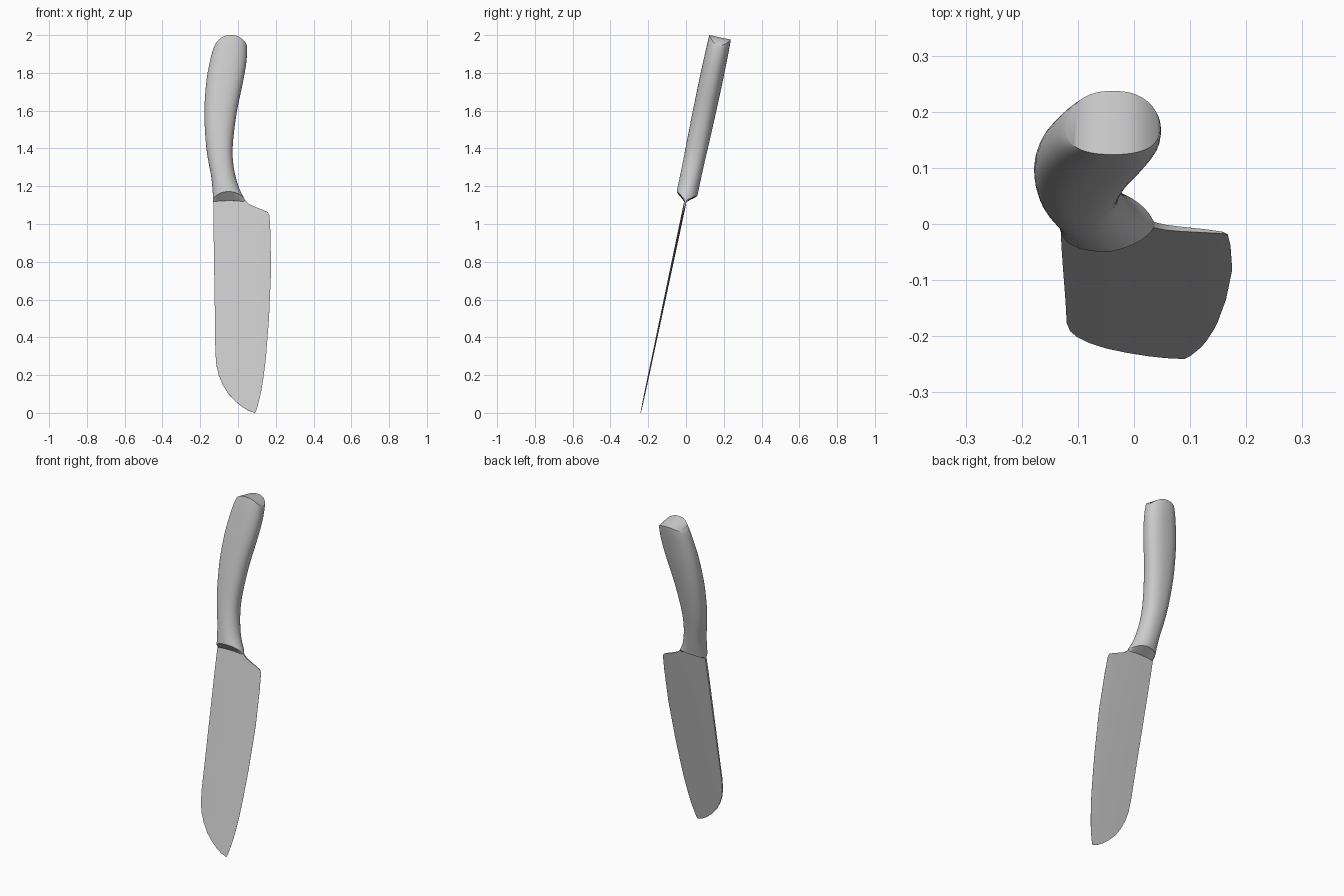
import bpy, bmesh, math

if "Cube" in bpy.data.objects:
    bpy.data.objects.remove(bpy.data.objects["Cube"])

TILT = math.atan(0.2115)


def place(x, v, z):
    """Lean the upright knife: v is the offset across the thickness."""
    return (x, -0.24 + z * math.tan(TILT) + v * math.cos(TILT), z - v * math.sin(TILT))


def smooth_rows(rows, steps):
    """Catmull-Rom interpolation between table rows."""
    out = []
    for i in range(len(rows) - 1):
        quad = [rows[max(i - 1, 0)], rows[i], rows[i + 1], rows[min(i + 2, len(rows) - 1)]]
        for k in range(steps):
            t = k / steps
            out.append([0.5 * (2 * b + (c - a) * t + (2 * a - 5 * b + 4 * c - d) * t * t
                               + (3 * b - a - 3 * c + d) * t ** 3) for a, b, c, d in zip(*quad)])
    return out + [rows[-1]]


def loft(name, rings, angle):
    """Skin mirrored rings; ends are closed by strips joining mirrored points."""
    bm = bmesh.new()
    vr = [[bm.verts.new(place(*p)) for p in r] for r in rings]
    n = len(vr[0])
    for a, b in zip(vr, vr[1:]):
        for i in range(n):
            j = (i + 1) % n
            bm.faces.new((a[i], a[j], b[j], b[i]))
    for r in (vr[0], vr[-1]):
        for i in range(n // 2 - 1):
            bm.faces.new((r[i], r[i + 1], r[n - 2 - i], r[n - 1 - i]))
    bmesh.ops.remove_doubles(bm, verts=bm.verts, dist=0.00005)
    bmesh.ops.recalc_face_normals(bm, faces=bm.faces)
    me = bpy.data.meshes.new(name)
    bm.to_mesh(me)
    bm.free()
    ob = bpy.data.objects.new(name, me)
    bpy.context.collection.objects.link(ob)
    bpy.ops.object.select_all(action='DESELECT')
    ob.select_set(True)
    bpy.context.view_layer.objects.active = ob
    bpy.ops.object.shade_smooth_by_angle(angle=math.radians(angle))
    return ob


# Blade: height, spine x, edge x
outline = [(0.0, 0.088, 0.09), (0.012, 0.055, 0.096), (0.03, 0.025, 0.102), (0.06, -0.012, 0.11),
           (0.1, -0.05, 0.12), (0.15, -0.081, 0.129), (0.2, -0.102, 0.136), (0.25, -0.114, 0.143),
           (0.32, -0.12, 0.15), (0.5, -0.122, 0.164), (0.75, -0.126, 0.175), (0.95, -0.129, 0.172),
           (1.045, -0.13, 0.167), (1.062, -0.13, 0.158), (1.075, -0.13, 0.13), (1.092, -0.13, 0.085),
           (1.105, -0.13, 0.058), (1.12, -0.13, 0.042), (1.15, -0.125, 0.02)]
blade_rings = []
for z, x0, x1 in outline:
    thick = 0.0025 + 0.0035 * min(z, 1)
    edge = x1 if z < 1.05 else 0.167
    front, back = [], []
    for f in (0, 0.2, 0.4, 0.6, 0.8, 0.93, 1):
        x = x0 + (x1 - x0) * f
        h = 0.0004 + thick * min(1, max(0, edge - x) / 0.2) ** 0.5
        front.append((x, -h, z))
        back.append((x, h, z))
    blade_rings.append(front + back[::-1])
loft("blade", blade_rings, 30)

# Handle: height, left x, right x, half thickness, end arch, right side squareness
stations = [(1.16, -0.132, 0.036, 0.056, 0.03, 1.6), (1.2, -0.135, 0.008, 0.056, 0.015, 1.8),
            (1.26, -0.143, -0.015, 0.056, 0, 2.1), (1.35, -0.16, -0.028, 0.057, 0, 2.3),
            (1.45, -0.172, -0.025, 0.059, 0, 2.3), (1.6, -0.178, -0.005, 0.061, 0, 2.3),
            (1.75, -0.168, 0.026, 0.062, 0, 2.3), (1.86, -0.15, 0.044, 0.061, 0.005, 2.3),
            (1.94, -0.133, 0.048, 0.06, 0.02, 2.3), (1.988, -0.121, 0.046, 0.058, 0.04, 2.3)]
N = 48


def section(z, x0, x1, half, arch, p_right):
    ring = []
    for i in range(N):
        a = (i + 0.5) / N * 2 * math.pi
        c, s = math.cos(a), math.sin(a)
        p = p_right if c > 0 else 2.3
        c = math.copysign(abs(c) ** (2 / p), c)
        s = math.copysign(abs(s) ** (2 / p), s)
        ring.append(((x0 + x1) / 2 + (x1 - x0) / 2 * c, half * s, z - arch * abs(c) ** 2.5))
    return ring


# The bottom collapses to a wedge around the blade
wedge = section(1.122, -0.131, 0.04, 0.007, 0.008, 2.3)
loft("handle", [wedge] + [section(*r) for r in smooth_rows(stations, 4)], 35)
